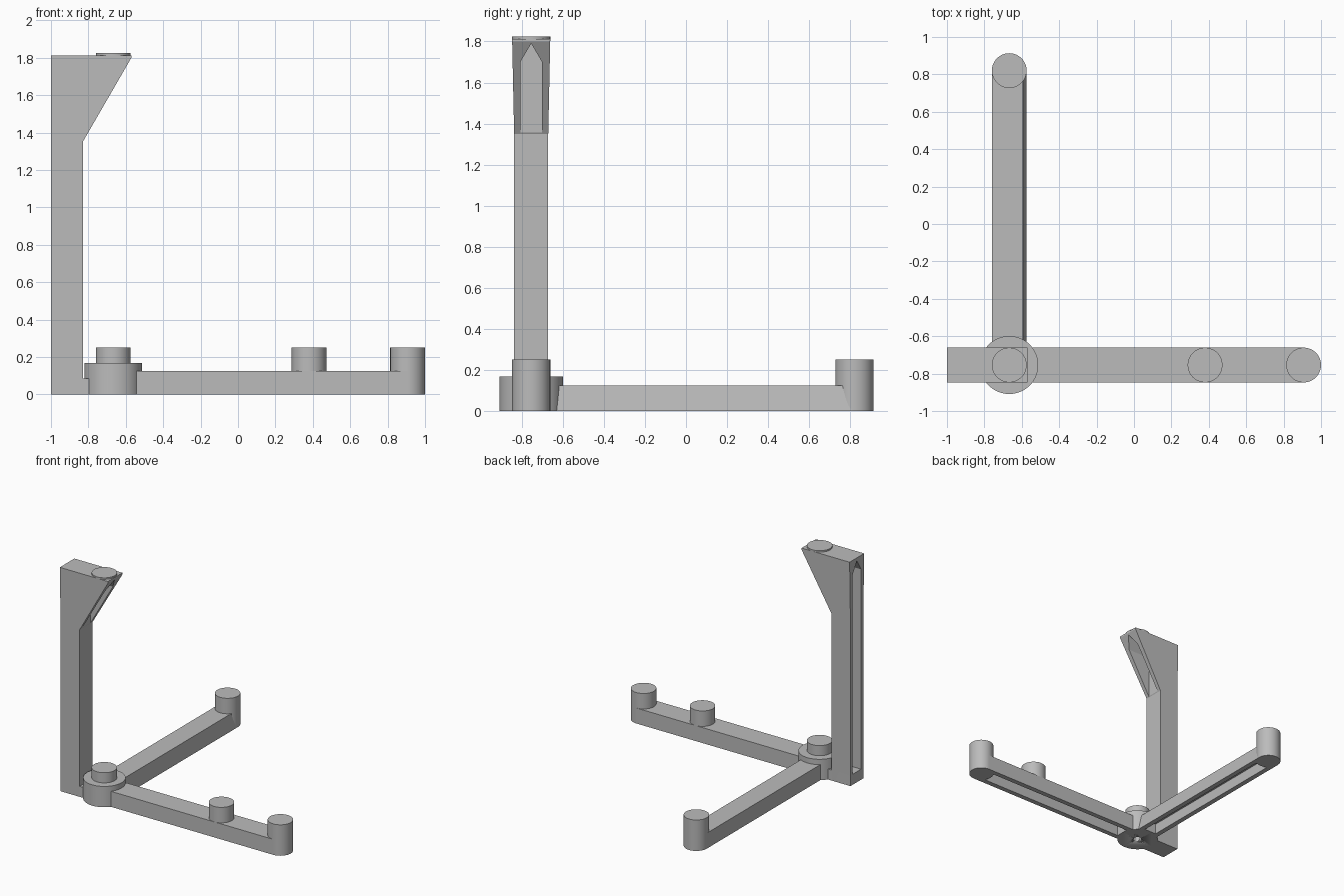
import bpy, bmesh, math

if "Cube" in bpy.data.objects:
    bpy.data.objects.remove(bpy.data.objects["Cube"], do_unlink=True)

HX, HY = -0.667, -0.754        # hub axis
R, HUB_R = 0.093, 0.155        # pin and hub radii
ARM_H, PIN_H, ROOF = 0.125, 0.25, 0.085
SLOT = 0.053                   # half width of the hollow channels

grey = bpy.data.materials.new("plain grey")
grey.use_nodes = True
grey.diffuse_color = (0.5, 0.5, 0.5, 1)
grey.node_tree.nodes["Principled BSDF"].inputs["Base Color"].default_value = (0.5, 0.5, 0.5, 1)


def prism(name, near, far):
    """Solid between two matching outlines of 3D points."""
    bm = bmesh.new()
    a = [bm.verts.new(p) for p in near]
    b = [bm.verts.new(p) for p in far]
    bm.faces.new(a)
    bm.faces.new(b[::-1])
    for i in range(len(a)):
        j = (i + 1) % len(a)
        bm.faces.new((a[i], b[i], b[j], a[j]))
    bmesh.ops.recalc_face_normals(bm, faces=bm.faces)
    mesh = bpy.data.meshes.new(name)
    bm.to_mesh(mesh)
    bm.free()
    mesh.materials.append(grey)
    ob = bpy.data.objects.new(name, mesh)
    bpy.context.collection.objects.link(ob)
    return ob


def box(name, x0, x1, y0, y1, z0, z1):
    ring = [(x0, y0), (x1, y0), (x1, y1), (x0, y1)]
    return prism(name, [(x, y, z0) for x, y in ring], [(x, y, z1) for x, y in ring])


def cylinder(name, x, y, r, z0, z1):
    bpy.ops.mesh.primitive_cylinder_add(vertices=64, radius=r, depth=z1 - z0,
                                        location=(x, y, (z0 + z1) / 2))
    ob = bpy.context.object
    ob.name = name
    ob.data.materials.append(grey)
    bpy.ops.object.shade_smooth_by_angle(angle=math.radians(35))
    return ob


def cut(ob, cutter):
    mod = ob.modifiers.new("hollow", "BOOLEAN")
    mod.operation = "DIFFERENCE"
    mod.solver = "EXACT"
    mod.object = cutter
    cutter.hide_render = True
    cutter.hide_viewport = True
    cutter.display_type = "WIRE"


def gabled_slot(name, x0, x1, z0):
    """Pointed-top channel cutter running along x."""
    pts = [(-SLOT, z0), (SLOT, z0), (SLOT, 1.70), (0, 1.79), (-SLOT, 1.70)]
    return prism(name, [(x0, HY + y, z) for y, z in pts], [(x1, HY + y, z) for y, z in pts])


# Long arm towards +x, hollow underneath
END_X, END_Y = 0.907, 0.82
side_arm = box("side_arm", HX + 0.07, END_X, HY - R, HY + R, 0, ARM_H)
cut(side_arm, box("side_arm_channel", HX + HUB_R, END_X - 0.085,
                  HY - SLOT, HY + SLOT, -0.1, ROOF))

# Rear arm towards +y, with one drafted side
section = [(HX - R, 0), (HX + R, 0), (HX + R - 0.02, ARM_H), (HX - R, ARM_H)]
rear_arm = prism("rear_arm", [(x, HY + 0.07, z) for x, z in section],
                 [(x, END_Y, z) for x, z in section])
cut(rear_arm, box("rear_arm_channel", HX - SLOT, HX + SLOT,
                  HY + HUB_R, END_Y - 0.085, -0.1, ROOF))

# Hub with a small hole below, and the pins
hub = cylinder("hub", HX, HY, HUB_R, 0, 0.168)
cut(hub, cylinder("hub_hole", HX, HY, 0.033, -0.1, 0.1))
cylinder("hub_pin", HX, HY, R, 0.13, PIN_H)
cylinder("side_arm_middle_pin", 0.38, HY, R, 0.1, PIN_H)
cylinder("side_arm_end_pin", END_X, HY, R, 0, PIN_H)
cylinder("rear_arm_end_pin", HX, END_Y, R, 0, PIN_H)

# Foot joining post and hub
box("post_foot", -0.99, HX - 0.09, HY - 0.083, HY + 0.083, 0, ROOF)

# Upright post with flared bracket head, widening towards the top
outline = [(-1, 0), (-0.83, 0), (-0.83, 1.35), (-0.57, 1.80), (-0.57, 1.813),
           (-1, 1.813), (-1, 1.35)]


def half_width(z):
    return 0.083 + max(0, z - 1.35) * 0.0215


post = prism("upright_post", [(x, HY - half_width(z), z) for x, z in outline],
             [(x, HY + half_width(z), z) for x, z in outline])
cut(post, gabled_slot("post_back_channel", -1.1, -0.87, ROOF))
cut(post, gabled_slot("bracket_pocket", -0.826, -0.4, 1.3))

# Thin disc on the bracket
cylinder("bracket_disc", HX, HY, R, 1.803, 1.825)
